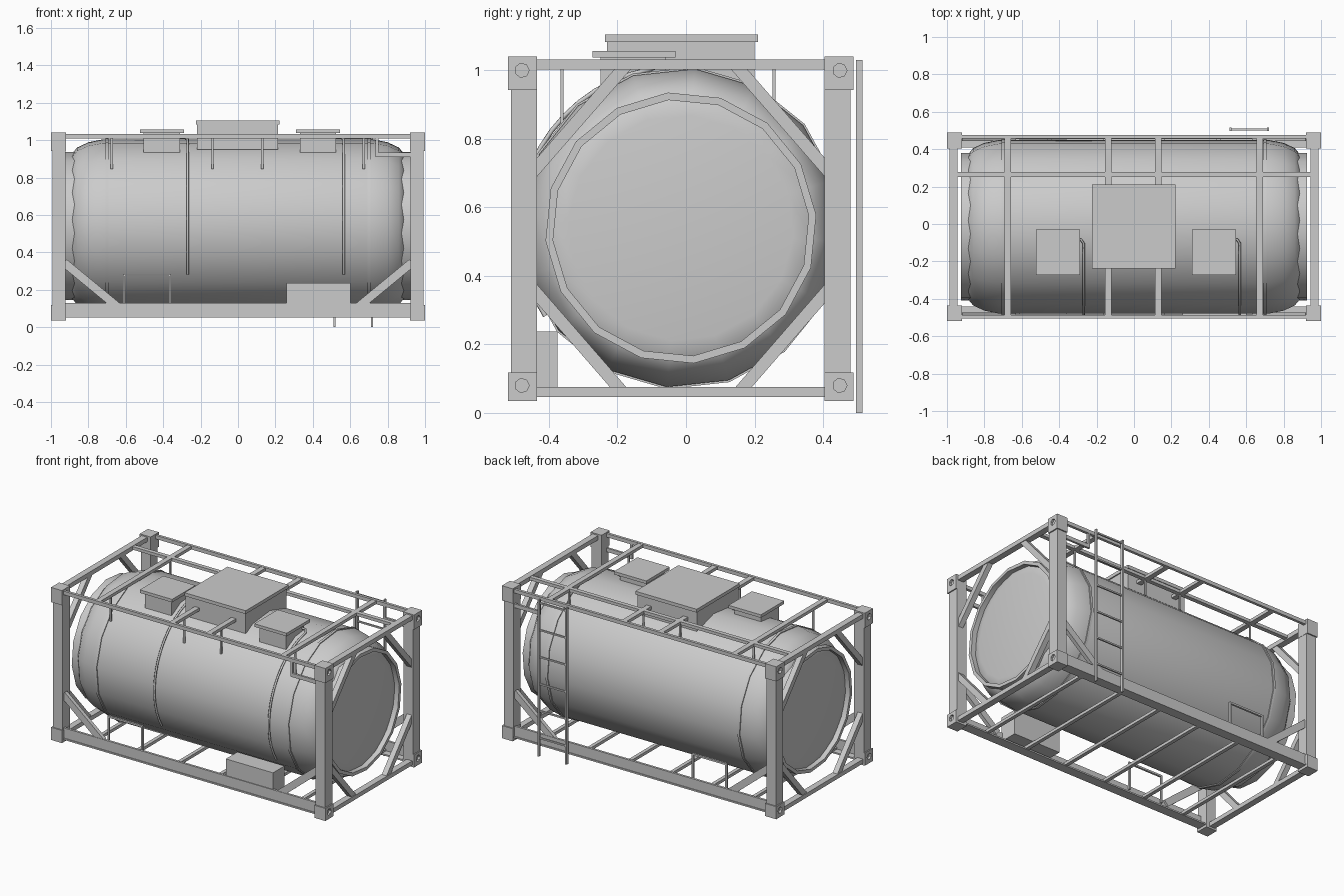
import bpy, bmesh, math
from mathutils import Matrix, Vector

if "Cube" in bpy.data.objects:
    bpy.data.objects.remove(bpy.data.objects["Cube"], do_unlink=True)

CY, CZ = -0.015, 0.54          # tank and frame axis
SIDES = (-1, 1)

grey = bpy.data.materials.new("light_grey_paint")
grey.use_nodes = True
COLOR = (0.6, 0.6, 0.6, 1)
grey.diffuse_color = COLOR
grey.node_tree.nodes["Principled BSDF"].inputs["Base Color"].default_value = COLOR


def finish(name, bm):
    bmesh.ops.recalc_face_normals(bm, faces=bm.faces)
    mesh = bpy.data.meshes.new(name)
    bm.to_mesh(mesh)
    bm.free()
    mesh.materials.append(grey)
    ob = bpy.data.objects.new(name, mesh)
    bpy.context.collection.objects.link(ob)
    return ob


def select(ob):
    bpy.ops.object.select_all(action='DESELECT')
    ob.select_set(True)
    bpy.context.view_layer.objects.active = ob


def smooth(ob, degrees):
    select(ob)
    bpy.ops.object.shade_smooth_by_angle(angle=math.radians(degrees))


def box(name, x, y, z):
    """Box from (min, max) pairs; y is measured from the frame axis."""
    size = [abs(b - a) for a, b in (x, y, z)]
    mid = Vector([(a + b) / 2 for a, b in (x, y, z)]) + Vector((0, CY, 0))
    bm = bmesh.new()
    bmesh.ops.create_cube(bm, size=1, matrix=Matrix.Translation(mid) @ Matrix.Diagonal((*size, 1)))
    return finish(name, bm)


def bar(name, p, q, normal, width, depth):
    """Flat bar between two points, with depth along the normal."""
    p, q, n = Vector(p), Vector(q), Vector(normal)
    d = (q - p).normalized()
    m = Matrix((d, n, d.cross(n))).transposed().to_4x4()
    m.translation = (p + q) / 2 + Vector((0, CY, 0))
    bm = bmesh.new()
    bmesh.ops.create_cube(bm, size=1, matrix=m @ Matrix.Diagonal(((q - p).length, depth, width, 1)))
    return finish(name, bm)


def lathe(name, profile, offset, closed=False, sides=16):
    """Revolve (x, radius) points around the tank axis."""
    bm = bmesh.new()
    rings = []
    for x, r in profile:
        if r == 0:
            rings.append([bm.verts.new((x, CY, CZ))] * sides)
            continue
        angles = [math.radians(offset) + math.tau * k / sides for k in range(sides)]
        rings.append([bm.verts.new((x, CY + r * math.cos(a), CZ + r * math.sin(a))) for a in angles])
    pairs = list(zip(rings, rings[1:])) + ([(rings[-1], rings[0])] if closed else [])
    for a, b in pairs:
        for k in range(sides):
            j = (k + 1) % sides
            bm.faces.new(dict.fromkeys((a[k], a[j], b[j], b[k])))
    return finish(name, bm)


def tube(name, points, radius):
    curve = bpy.data.curves.new(name, 'CURVE')
    curve.dimensions = '3D'
    curve.bevel_depth, curve.bevel_resolution = radius, 1
    curve.use_fill_caps = True
    spline = curve.splines.new('POLY')
    spline.points.add(len(points) - 1)
    for pt, co in zip(spline.points, points):
        pt.co = (*co, 1)
    curve.materials.append(grey)
    ob = bpy.data.objects.new(name, curve)
    bpy.context.collection.objects.link(ob)
    return ob


# Tank shell with domed ends
dome = [(0.72, 0.466), (0.80, 0.45), (0.86, 0.422), (0.89, 0.385), (0.9, 0.33), (0.902, 0)]
shell = [(-x, r) for x, r in reversed(dome)] + dome
smooth(lathe("tank_shell", shell, 17.5), 60)

# End skirts and shell bands
for s in SIDES:
    skirt = [(0.86, 0.397), (0.925, 0.397), (0.925, 0.375), (0.86, 0.375)]
    smooth(lathe("end_skirt", [(s * x, r) for x, r in skirt], 5.5, closed=True), 35)
    band = [(0.692, 0.45), (0.692, 0.472), (0.708, 0.472), (0.708, 0.45)]
    smooth(lathe("tank_band", [(s * x, r) for x, r in band], 17.5, closed=True), 35)

# Corner posts and castings with end sockets
for sx in SIDES:
    for sy in SIDES:
        box("corner_post", (sx * 0.922, sx * 0.992), (sy * 0.42, sy * 0.496), (0.1, 0.96))
        for z in ((0.035, 0.118), (0.943, 1.04)):
            casting = box("corner_casting", (sx * 0.92, sx), (sy * 0.42, sy * 0.504), z)
            bm = bmesh.new()
            at = Matrix.Translation((sx, CY + sy * 0.464, 0.08 if z[0] < 0.5 else 1.0))
            bmesh.ops.create_cone(bm, cap_ends=True, segments=7, radius1=0.021, radius2=0.021,
                                  depth=0.03, matrix=at @ Matrix.Rotation(math.pi / 2, 4, 'Y'))
            cutter = finish("socket_cutter", bm)
            cutter.hide_render = True
            cut = casting.modifiers.new("socket", 'BOOLEAN')
            cut.operation, cut.object, cut.solver = 'DIFFERENCE', cutter, 'EXACT'
            select(casting)
            bpy.ops.object.modifier_apply(modifier=cut.name)
            bpy.data.objects.remove(cutter, do_unlink=True)

# End frames: rails and corner braces
for s in SIDES:
    box("end_top_rail", (s * 0.945, s * 0.987), (-0.43, 0.43), (1.003, 1.032))
    box("end_bottom_rail", (s * 0.945, s * 0.987), (-0.43, 0.43), (0.047, 0.075))
    for sy in SIDES:
        bar("end_brace", (s * 0.965, sy * 0.435, 0.365), (s * 0.965, sy * 0.17, 0.06), (1, 0, 0), 0.036, 0.035)
        bar("end_brace", (s * 0.965, sy * 0.435, 0.70), (s * 0.965, sy * 0.16, 1.015), (1, 0, 0), 0.036, 0.035)

# Long side rails, braces, guard hoops and hand grips
for s in SIDES:
    box("side_top_rail", (-0.93, 0.93), (s * 0.472, s * 0.49), (1.008, 1.032))
    box("side_bottom_web", (-0.93, 0.93), (s * 0.47, s * 0.485), (0.06, 0.128))
    box("side_bottom_flange", (-0.93, 0.93), (s * 0.425, s * 0.49), (0.052, 0.062))
    for sx in SIDES:
        bar("side_brace", (sx * 0.93, s * 0.47, 0.345), (sx * 0.645, s * 0.47, 0.11), (0, 1, 0), 0.045, 0.025)
    hoop_y = (s * 0.455, s * 0.468)
    for x in (-0.615, -0.37):
        box("hoop_leg", (x, x + 0.012), hoop_y, (0.1, 0.285))
    box("hoop_top", (-0.615, -0.358), hoop_y, (0.273, 0.285))
    box("grip_drop", (0.735, 0.75), (s * 0.474, s * 0.488), (0.91, 1.01))
    box("grip_bar", (0.735, 0.93), (s * 0.474, s * 0.488), (0.91, 0.935))

# Top walkway members and their hangers
for x in (-0.675, -0.137, 0.13, 0.672):
    box("top_crossbar", (x - 0.017, x + 0.017), (-0.475, 0.475), (1.01, 1.03))
    for y, z in ((-0.347, 0.845), (0.272, 0.91)):
        box("top_hanger", (x - 0.006, x + 0.006), (y - 0.004, y + 0.004), (z, 1.015))
box("walkway_rail", (-0.95, 0.95), (0.265, 0.293), (1.01, 1.03))

# Floor cross members
for k in range(6):
    x = -0.75 + 0.3 * k
    box("floor_crossbar", (x - 0.012, x + 0.012), (-0.47, 0.47), (0.055, 0.074))

# Manway housing and valve boxes
box("manway_body", (-0.22, 0.215), (-0.215, 0.215), (0.95, 1.085))
box("manway_lid", (-0.225, 0.222), (-0.222, 0.225), (1.083, 1.105))
for x in (-0.407, 0.428):
    box("valve_body", (x - 0.097, x + 0.097), (-0.235, -0.045), (0.935, 1.04))
    box("valve_lid", (x - 0.118, x + 0.118), (-0.258, -0.015), (1.037, 1.057))
    # Drain pipe wrapping down the front of the tank
    path = [(x + 0.09, CY - 0.065, 1.012), (x + 0.125, CY - 0.07, 1.012)]
    for k in range(17):
        a = math.radians(101 + 7 * k)
        path.append((x + 0.138, CY + 0.472 * math.cos(a), CZ + 0.472 * math.sin(a)))
    tube("drain_pipe", path, 0.007)

# Storage box on the front rail
box("storage_box", (0.258, 0.602), (-0.48, -0.36), (0.075, 0.237))

# Ladder on the back
for x in (0.515, 0.717):
    box("ladder_rail", (x - 0.005, x + 0.005), (0.512, 0.53), (0, 1.03))
for k in range(6):
    z = 0.12 + 0.178 * k
    box("ladder_rung", (0.515, 0.717), (0.516, 0.526), (z - 0.005, z + 0.005))
